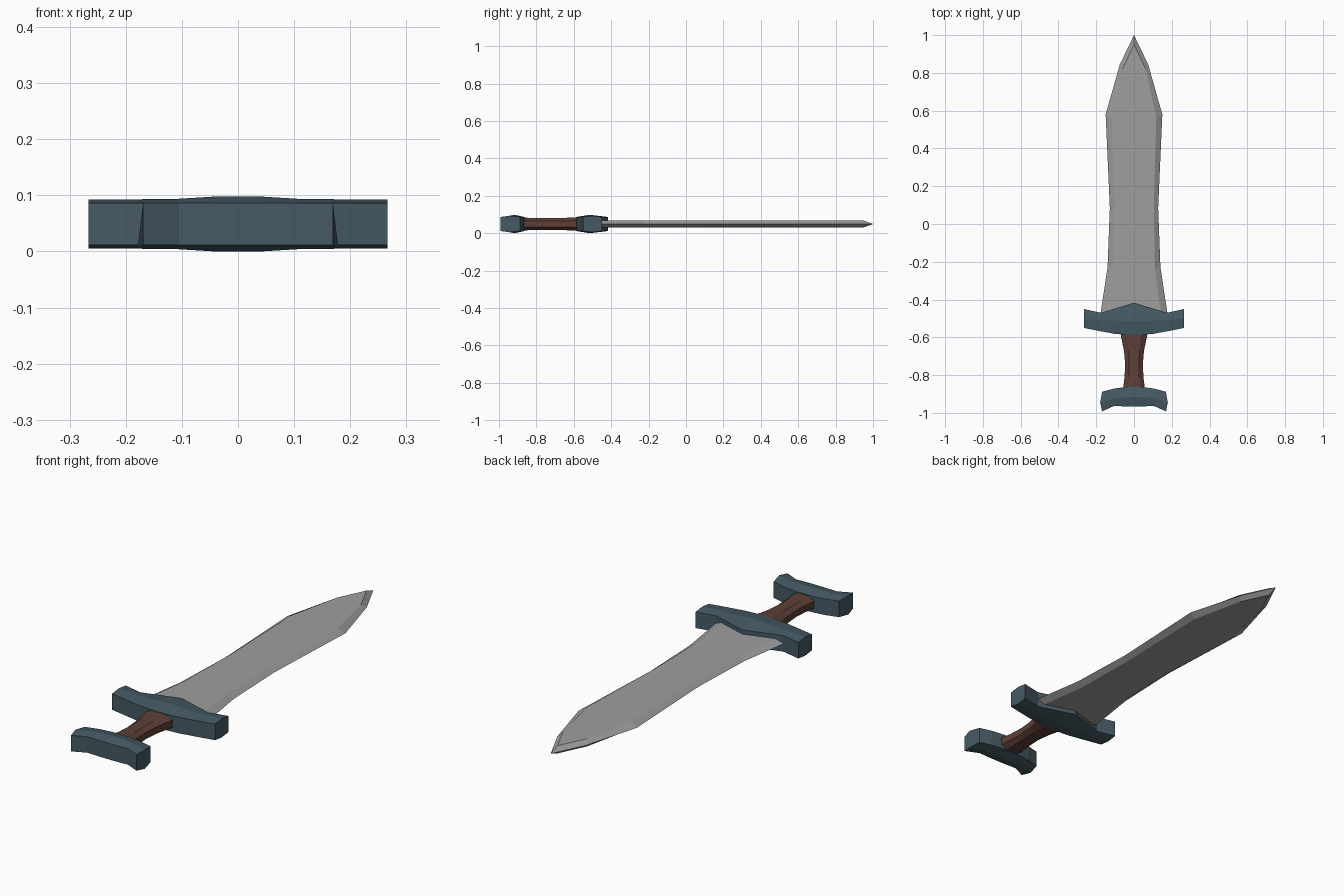
import bpy, bmesh

if "Cube" in bpy.data.objects:
    bpy.data.objects.remove(bpy.data.objects["Cube"])

ZC = 0.049  # mid-plane of the whole sword


def material(name, rgb):
    m = bpy.data.materials.new(name)
    m.diffuse_color = (*rgb, 1)
    m.use_nodes = True
    m.node_tree.nodes["Principled BSDF"].inputs["Base Color"].default_value = m.diffuse_color
    return m


STEEL = material("blade grey", (0.342, 0.342, 0.342))
IRON = material("slate blue", (0.0595, 0.102, 0.127))
LEATHER = material("brown", (0.11, 0.051, 0.038))


def loft(name, rings, mat):
    """Skin a list of equal-length closed rings and cap both ends."""
    bm = bmesh.new()
    vr = [[bm.verts.new((x, y, z + ZC)) for x, y, z in r] for r in rings]
    n = len(rings[0])
    for a, b in zip(vr, vr[1:]):
        for i in range(n):
            j = (i + 1) % n
            bm.faces.new((a[i], a[j], b[j], b[i]))
    bm.faces.new(vr[0])
    bm.faces.new(vr[-1])
    bmesh.ops.remove_doubles(bm, verts=bm.verts, dist=1e-5)
    bmesh.ops.recalc_face_normals(bm, faces=bm.faces)
    me = bpy.data.meshes.new(name)
    bm.to_mesh(me)
    bm.free()
    me.materials.append(mat)
    ob = bpy.data.objects.new(name, me)
    bpy.context.collection.objects.link(ob)
    return ob


# Blade: cutting edge (x, y) and flat's border (x, y) per station
T = 0.018
stations = [(0.182, -0.50, 0.146, -0.50), (0.176, -0.465, 0.142, -0.465),
            (0.140, -0.23, 0.110, -0.23), (0.128, 0.085, 0.105, 0.085),
            (0.150, 0.58, 0.118, 0.565), (0.075, 0.845, 0.062, 0.82),
            (0.0, 1.0, 0.0, 0.95)]
blade_rings = [[(-ox, oy, 0), (-ix, iy, T), (ix, iy, T),
                (ox, oy, 0), (ix, iy, -T), (-ix, iy, -T)]
               for ox, oy, ix, iy in stations[:-1]]
blade = loft("blade", blade_rings, STEEL)

# Blade point: replace the end cap with faceted tip
bm = bmesh.new()
bm.from_mesh(blade.data)
cap = max(bm.faces, key=lambda f: f.calc_center_median().y)
ring = list(cap.verts)
bm.faces.remove(cap)
point = bm.verts.new((0, 1.0, ZC))
for s in (1, -1):
    flat = [v for v in ring if (v.co.z - ZC) * s > 0.01]
    edge = [v for v in ring if abs(v.co.z - ZC) < 0.001]
    peak = bm.verts.new((0, 0.95, ZC + s * T))
    bm.faces.new((*flat, peak))
    for f in flat:
        e = next(v for v in edge if v.co.x * f.co.x > 0)
        bm.faces.new((e, f, peak, point))
bmesh.ops.recalc_face_normals(bm, faces=bm.faces)
bm.to_mesh(blade.data)
bm.free()


def crossbar(name, rows, bulge):
    """Ridged bar along x; rows = (x, front y, ridge y, back y, ridge height)."""
    rows = [(-r[0], *r[1:]) for r in reversed(rows) if r[0] > 0] + rows
    s, rings = 0.0375, []
    for k, (x, f, m, b, h) in enumerate(rows):
        end = bulge if k in (0, len(rows) - 1) else 0
        xm = x + (end if x > 0 else -end)
        rings.append([(x, f, -s), (x, f, s), (xm, m, h),
                      (x, b, s), (x, b, -s), (xm, m, -h)])
    return loft(name, rings, IRON)


# Guard
crossbar("guard", [(0.0, -0.588, -0.515, -0.417, 0.049),
                   (0.04, -0.587, -0.514, -0.429, 0.049),
                   (0.105, -0.581, -0.512, -0.449, 0.045),
                   (0.175, -0.568, -0.51, -0.470, 0.044),
                   (0.266, -0.550, -0.50, -0.450, 0.044)], 0)

# Pommel
crossbar("pommel", [(0.04, -0.966, -0.917, -0.863, 0.049),
                    (0.105, -0.963, -0.922, -0.871, 0.045),
                    (0.169, -0.992, -0.945, -0.888, 0.044)], 0.01)

# Grip: waisted octagonal handle
grip_rings = []
for y, w, h in [(-0.56, 0.071, 0.036), (-0.60, 0.068, 0.035), (-0.67, 0.053, 0.032),
                (-0.74, 0.047, 0.031), (-0.81, 0.050, 0.032), (-0.89, 0.060, 0.035)]:
    a, b = w * 0.55, h * 0.5
    grip_rings.append([(w, y, -b), (w, y, b), (a, y, h), (-a, y, h),
                       (-w, y, b), (-w, y, -b), (-a, y, -h), (a, y, -h)])
loft("grip", grip_rings, LEATHER)
